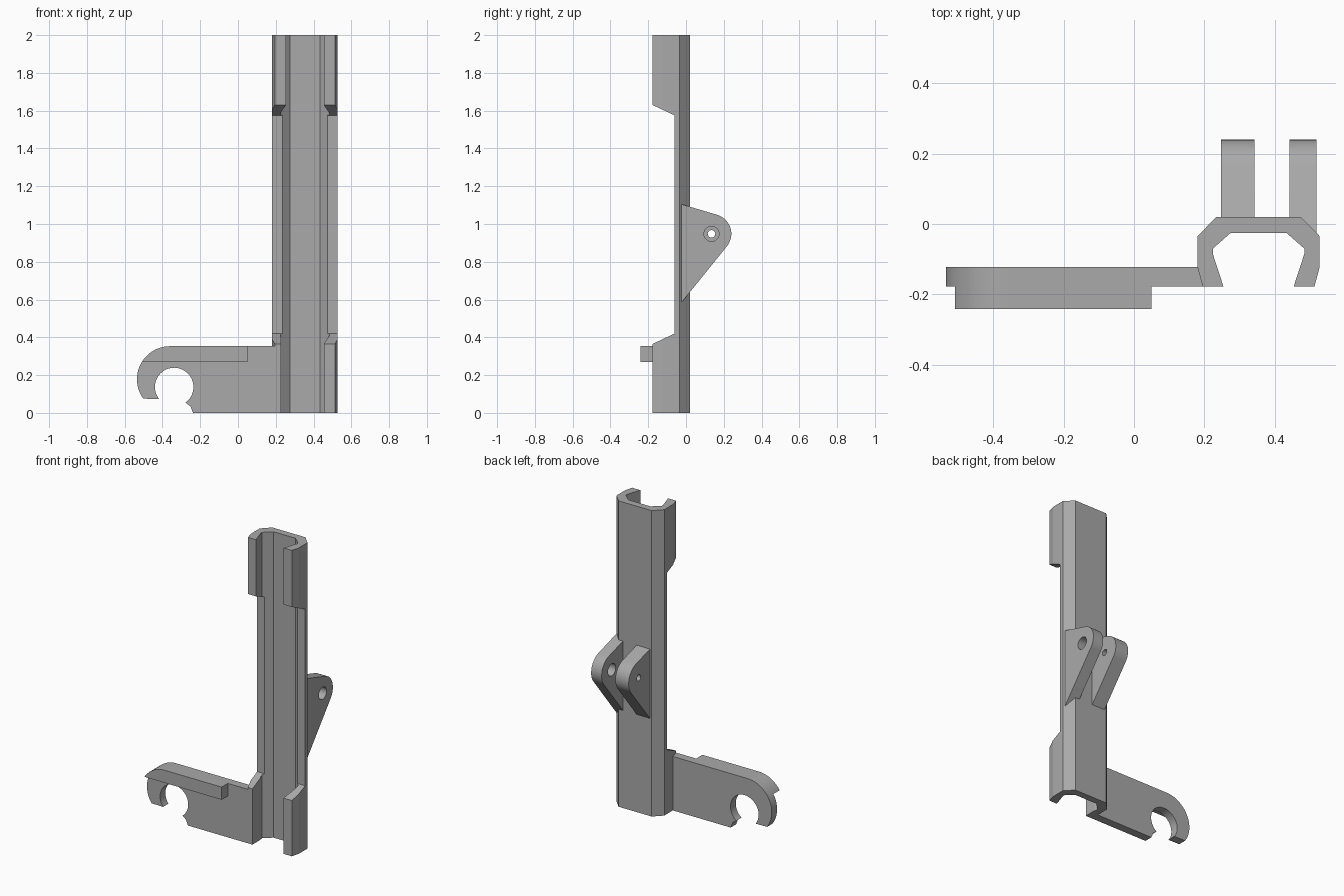
import bpy, bmesh
from math import cos, sin, radians
from mathutils import Vector

cube = bpy.data.objects.get("Cube")
if cube:
    bpy.data.objects.remove(cube, do_unlink=True)

grey = bpy.data.materials.new("plain grey")
grey.use_nodes = True
GREY = (0.4, 0.4, 0.4, 1)
grey.diffuse_color = GREY
grey.node_tree.nodes["Principled BSDF"].inputs["Base Color"].default_value = GREY

# Axis of extrusion -> placement of a profile point (a, b) at depth d
PLACE = {
    "x": lambda a, b, d: (d, a, b),
    "y": lambda a, b, d: (a, d, b),
    "z": lambda a, b, d: (a, b, d),
}


def arc(cx, cy, r, start, end, steps):
    angles = [radians(start + (end - start) * i / steps) for i in range(steps + 1)]
    return [(cx + r * cos(t), cy + r * sin(t)) for t in angles]


def prism(name, outline, axis, lo, hi):
    """Extrude a closed outline along an axis."""
    bm = bmesh.new()
    face = bm.faces.new([bm.verts.new(PLACE[axis](a, b, lo)) for a, b in outline])
    new = bmesh.ops.extrude_face_region(bm, geom=[face], use_keep_orig=True)["geom"]
    shift = Vector(PLACE[axis](0, 0, hi - lo))
    bmesh.ops.translate(bm, vec=shift, verts=[v for v in new if isinstance(v, bmesh.types.BMVert)])
    bmesh.ops.recalc_face_normals(bm, faces=bm.faces)
    mesh = bpy.data.meshes.new(name)
    bm.to_mesh(mesh)
    bm.free()
    mesh.materials.append(grey)
    obj = bpy.data.objects.new(name, mesh)
    bpy.context.collection.objects.link(obj)
    return obj


def activate(obj):
    bpy.ops.object.select_all(action="DESELECT")
    obj.select_set(True)
    bpy.context.view_layer.objects.active = obj


def cut(obj, cutter):
    mod = obj.modifiers.new("cut", "BOOLEAN")
    mod.operation, mod.solver, mod.object = "DIFFERENCE", "EXACT", cutter
    activate(obj)
    bpy.ops.object.modifier_apply(modifier=mod.name)
    bpy.data.objects.remove(cutter, do_unlink=True)


def smooth(obj):
    activate(obj)
    bpy.ops.object.shade_smooth_by_angle(angle=radians(25))


# Tall clip channel: mirrored half section, extruded upwards
MID = 0.354
half = [(0.12, 0.02), (0.173, -0.034), (0.173, -0.125), (0.159, -0.177),
        (0.1, -0.177), (0.13, -0.085), (0.13, -0.07), (0.079, -0.025)]
section = [(MID + x, y) for x, y in half] + [(MID - x, y) for x, y in reversed(half)]
channel = prism("channel", section, "z", 0, 2)

# Long window in the lips with sloped ends
slope = 0.055 / 0.117
window = [(-0.06, 0.42), (-0.06, 1.575), (-0.3, 1.575 + 0.24 * slope), (-0.3, 0.42 - 0.24 * slope)]
cut(channel, prism("window_cutter", window, "x", 0, 0.7))

# The lower lip beside the arm is trimmed flush with the inner wall
trim = [(0.228, -0.3), (0.32, -0.3), (0.32, -0.086), (0.228, -0.086)]
cut(channel, prism("lip_cutter", trim, "z", -0.1, 0.5))

# Side arm ending in an open hook
hook_outer = arc(-0.36, 0.178, 0.175, 90, 216, 20)
hook_inner = arc(-0.338, 0.137, 0.102, 218, -54, 36)
arm_outline = ([(0.215, 0), (0.215, 0.353)] + hook_outer + [(-0.418, 0.074)]
               + hook_inner + [(-0.252, 0.035), (-0.238, 0)])
smooth(prism("hook_arm", arm_outline, "y", -0.177, -0.122))

# Raised rib along the top of the arm
rib_outline = [(0.05, 0.27), (0.05, 0.353)] + arc(-0.36, 0.178, 0.175, 90, 148, 10)
smooth(prism("arm_rib", rib_outline, "y", -0.241, -0.177))

# Pair of hinge lugs on the back, each with its own bolt hole
PIN = (0.135, 0.948)
lug_outline = [(-0.025, 0.583)] + arc(*PIN, 0.105, -39, 73, 18) + [(-0.025, 1.105)]
for name, lo, hi, hole in (("right_hinge_lug", 0.247, 0.343, 0.02),
                           ("left_hinge_lug", 0.442, 0.518, 0.04)):
    lug = prism(name, lug_outline, "x", lo, hi)
    cut(lug, prism("bolt_cutter", arc(*PIN, hole, 0, 345, 23), "x", lo - 0.05, hi + 0.05))
    smooth(lug)
